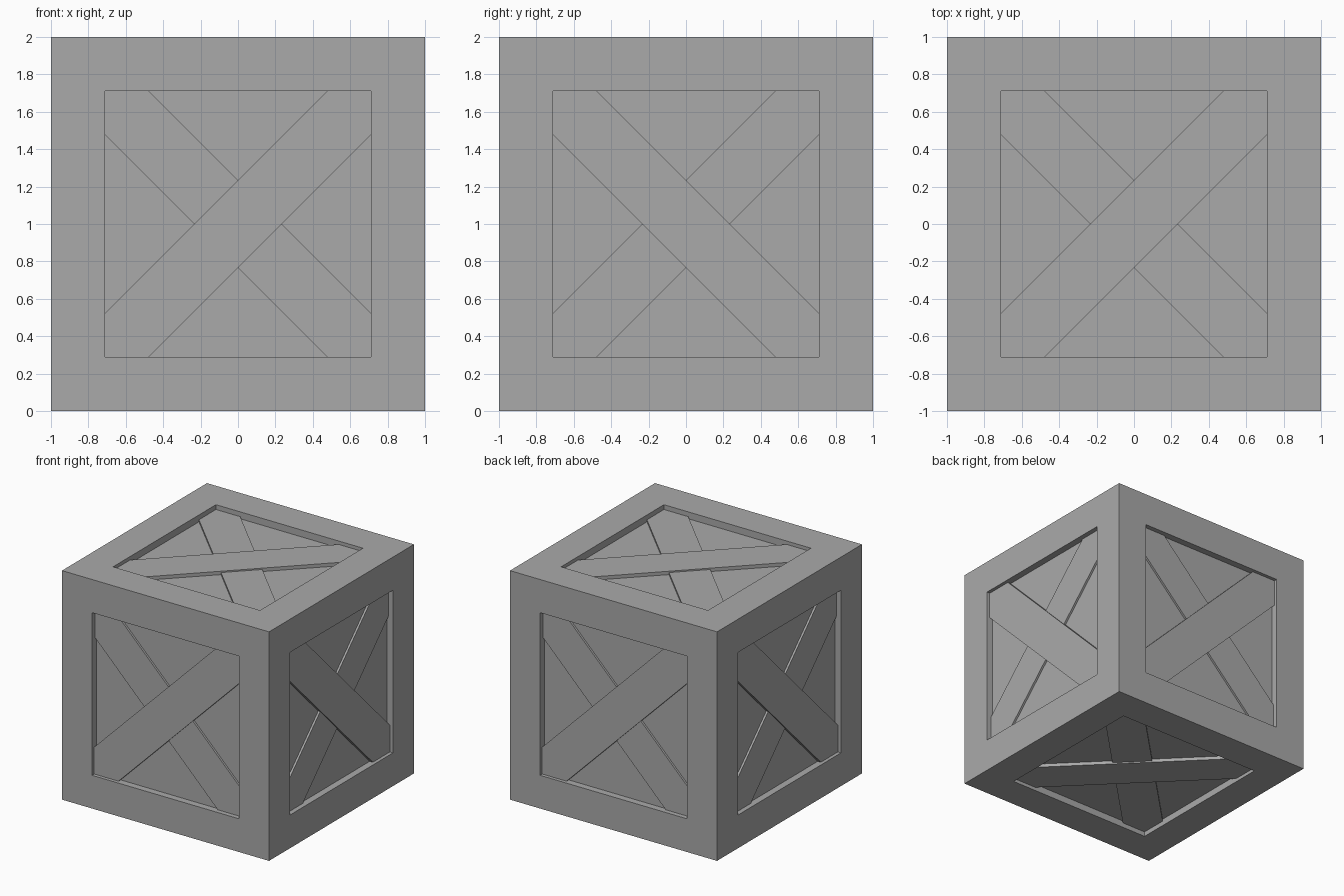
import bpy
import bmesh
from mathutils import Vector

if "Cube" in bpy.data.objects:
    bpy.data.objects.remove(bpy.data.objects["Cube"], do_unlink=True)

HALF = 1.0        # half the crate's side
OPEN = 0.71       # half the recessed opening
CUT = 0.235       # board corner cut, measured along the opening's edge
PANEL_DEPTH = 0.06
OVER_DEPTH = 0.03
UNDER_DEPTH = 0.042
CENTRE = Vector((0, 0, HALF))

grey = bpy.data.materials.new("crate grey")
grey.use_nodes = True
grey.diffuse_color = (0.4, 0.4, 0.4, 1)
grey.node_tree.nodes["Principled BSDF"].inputs["Base Color"].default_value = grey.diffuse_color


def add_object(name, bm):
    bmesh.ops.recalc_face_normals(bm, faces=bm.faces)
    mesh = bpy.data.meshes.new(name)
    bm.to_mesh(mesh)
    bm.free()
    mesh.materials.append(grey)
    obj = bpy.data.objects.new(name, mesh)
    bpy.context.collection.objects.link(obj)


def add_board(name, u, v, n, depth):
    """Diagonal board along u + v, trimmed to the square opening."""
    a, b = OPEN, OPEN - CUT
    outline = [(-a, -a), (-b, -a), (a, b), (a, a), (b, a), (-a, -b)]
    base = CENTRE + n * (HALF - PANEL_DEPTH)
    bm = bmesh.new()
    face = bm.faces.new([bm.verts.new(base + u * p + v * q) for p, q in outline])
    raised = bmesh.ops.extrude_face_region(bm, geom=[face], use_keep_orig=True)
    top = [g for g in raised["geom"] if isinstance(g, bmesh.types.BMVert)]
    bmesh.ops.translate(bm, verts=top, vec=n * (PANEL_DEPTH - depth))
    add_object(name, bm)


# Frame with a recessed panel on every side
bm = bmesh.new()
bmesh.ops.create_cube(bm, size=2 * HALF)
bmesh.ops.translate(bm, verts=bm.verts, vec=CENTRE)
panels = bm.faces[:]
bmesh.ops.inset_individual(bm, faces=panels, thickness=HALF - OPEN, use_even_offset=True)
for face in panels:
    normal = (face.calc_center_median() - CENTRE).normalized()
    inner = bmesh.ops.extrude_discrete_faces(bm, faces=[face])["faces"][0]
    bmesh.ops.translate(bm, verts=inner.verts, vec=-normal * PANEL_DEPTH)
add_object("crate_frame", bm)

# Crossed boards: the upper one runs along u + v, the lower one along u - v
X, Y, Z = Vector((1, 0, 0)), Vector((0, 1, 0)), Vector((0, 0, 1))
sides = {
    "front": (X, Z, -Y),
    "back": (-X, Z, Y),
    "left": (-Y, Z, X),
    "right": (Y, Z, -X),
    "top": (X, Y, Z),
    "bottom": (X, -Y, -Z),
}
for side, (u, v, n) in sides.items():
    add_board(side + "_upper_board", u, v, n, OVER_DEPTH)
    add_board(side + "_lower_board", u, -v, n, UNDER_DEPTH)
